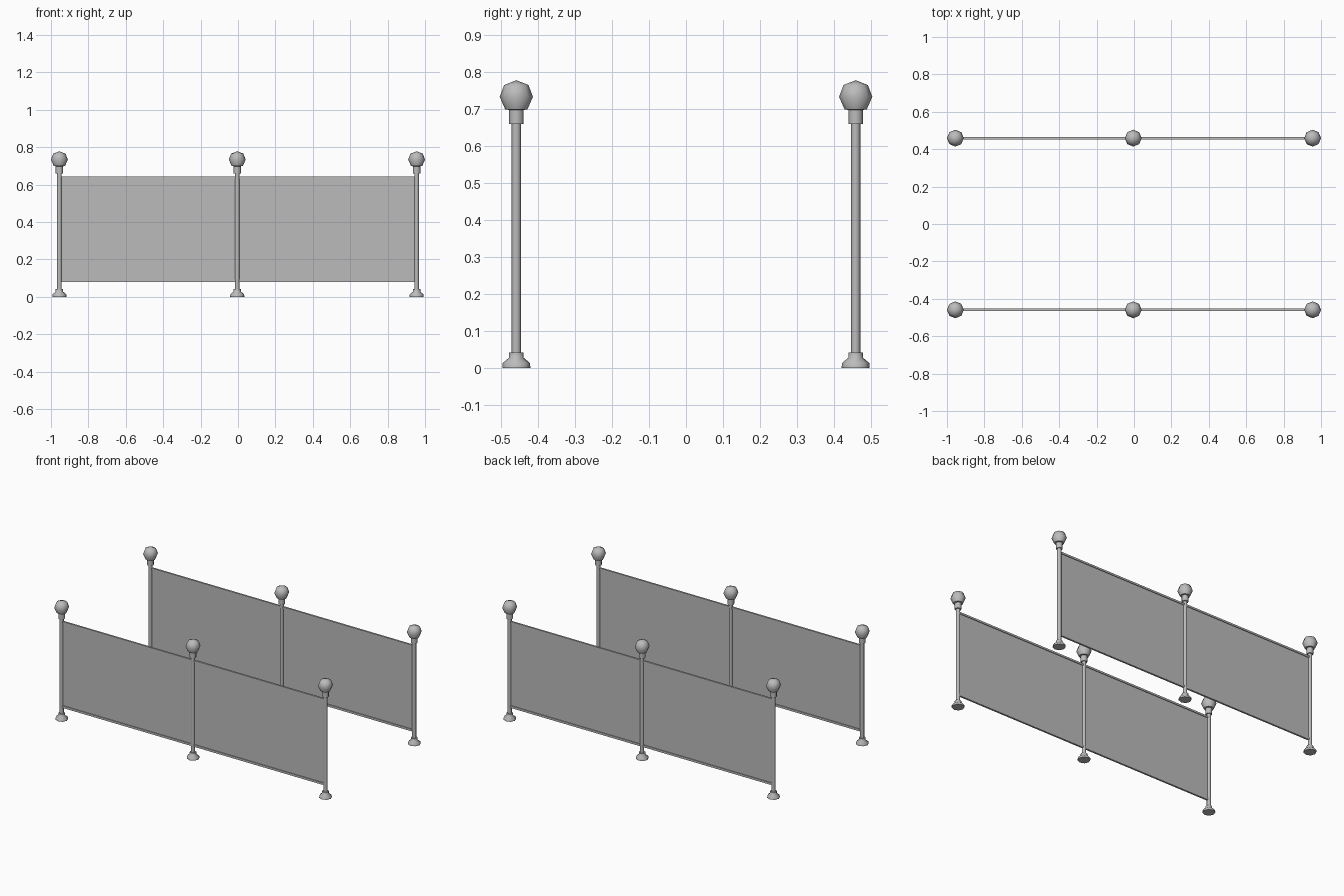
import bpy, bmesh, math

if "Cube" in bpy.data.objects:
    bpy.data.objects.remove(bpy.data.objects["Cube"])

grey = bpy.data.materials.new("grey metal")
grey.diffuse_color = (0.5, 0.5, 0.5, 1)
grey.use_nodes = True
grey.node_tree.nodes["Principled BSDF"].inputs["Base Color"].default_value = grey.diffuse_color

def finish(bm, name, smooth=True):
    bmesh.ops.recalc_face_normals(bm, faces=bm.faces)
    me = bpy.data.meshes.new(name)
    bm.to_mesh(me)
    bm.free()
    me.materials.append(grey)
    ob = bpy.data.objects.new(name, me)
    bpy.context.collection.objects.link(ob)
    if smooth:
        bpy.ops.object.select_all(action='DESELECT')
        ob.select_set(True)
        bpy.context.view_layer.objects.active = ob
        bpy.ops.object.shade_smooth_by_angle(angle=math.radians(50))
    return ob

def lathe(name, profile, x, y, sides=8):
    bm = bmesh.new()
    vs = [bm.verts.new((r, 0, z)) for r, z in profile]
    es = [bm.edges.new(p) for p in zip(vs, vs[1:])]
    bmesh.ops.spin(bm, geom=vs + es, cent=(0, 0, 0), axis=(0, 0, 1),
                   angle=2 * math.pi, steps=sides)
    bmesh.ops.remove_doubles(bm, verts=bm.verts, dist=1e-4)
    ob = finish(bm, name)
    ob.location = (x, y, 0)

def box(name, x0, x1, y, z0, z1, depth):
    bm = bmesh.new()
    bmesh.ops.create_cube(bm, size=1)
    for v in bm.verts:
        v.co = ((x0 + x1) / 2 + v.co.x * (x1 - x0), y + v.co.y * depth,
                (z0 + z1) / 2 + v.co.z * (z1 - z0))
    finish(bm, name, smooth=False)

POSTS = (-0.955, -0.004, 0.955)
BASE = [(0, 0), (0.038, 0), (0.037, 0.013), (0.02, 0.027), (0.02, 0.041), (0, 0.041)]
POLE = [(0.0125, 0.035), (0.0125, 0.67)]
COLLAR = [(0, 0.66), (0.02, 0.66), (0.02, 0.705)]
BALL = [(0, 0.695), (0.03, 0.699), (0.045, 0.733), (0.033, 0.765), (0, 0.778)]

for side, y in (("front", -0.459), ("back", 0.459)):
    # Posts with foot, collar and ball finial
    for x in POSTS:
        lathe(side + "_foot", BASE, x, y)
        lathe(side + "_pole", POLE, x, y)
        lathe(side + "_collar", COLLAR, x, y)
        lathe(side + "_ball", BALL, x, y)
    # Panels and rails between the posts
    for x0, x1 in zip(POSTS, POSTS[1:]):
        box(side + "_panel", x0, x1, y, 0.085, 0.638, 0.003)
        box(side + "_top_rail", x0, x1, y, 0.632, 0.644, 0.012)
        box(side + "_bottom_rail", x0, x1, y, 0.079, 0.093, 0.012)
